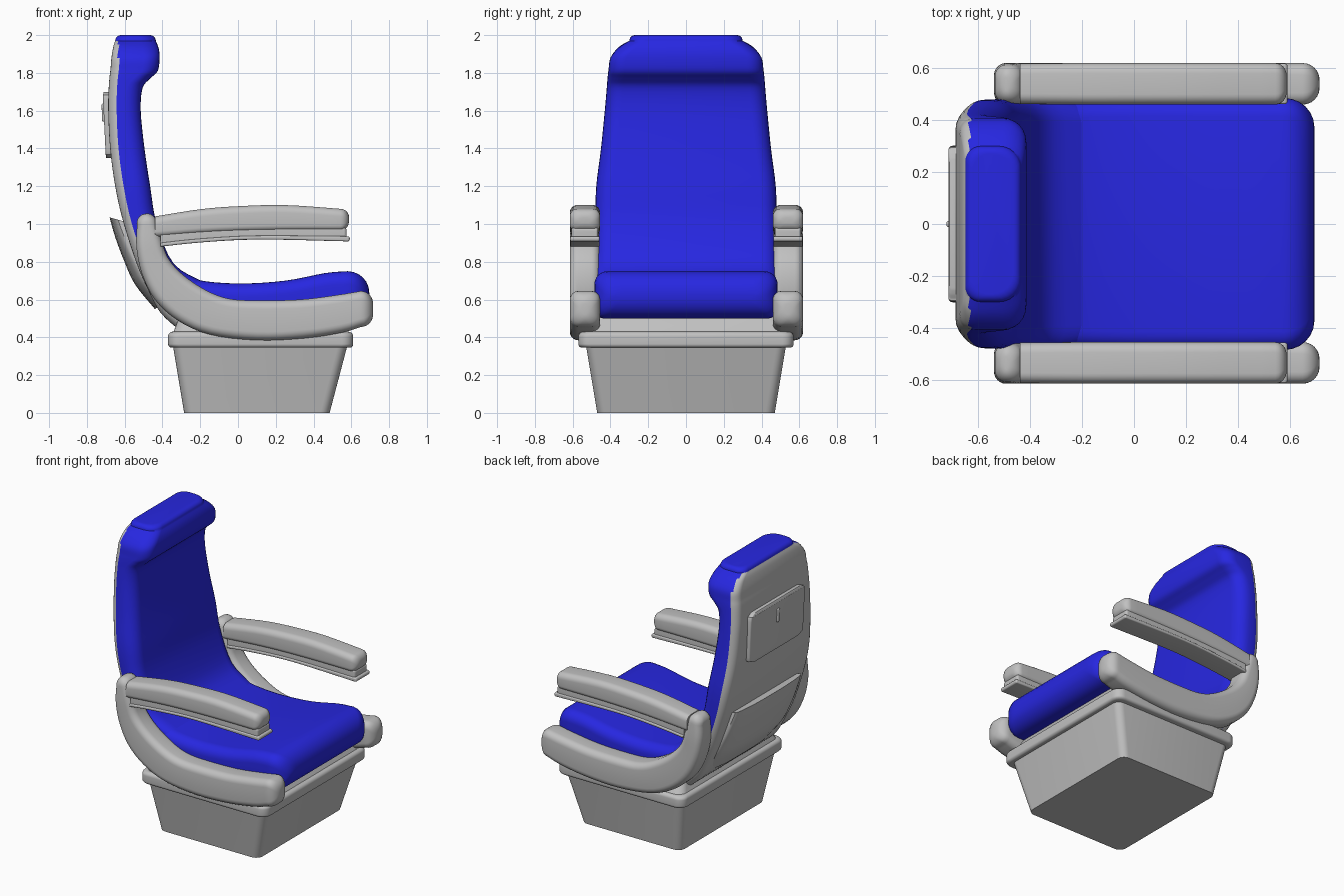
import bpy
import bmesh
from math import sin, cos, pi
from mathutils import Vector

cube = bpy.data.objects.get("Cube")
if cube:
    bpy.data.objects.remove(cube)


def make_material(name, colour):
    mat = bpy.data.materials.new(name)
    mat.use_nodes = True
    mat.diffuse_color = colour
    mat.node_tree.nodes["Principled BSDF"].inputs["Base Color"].default_value = colour
    return mat


GREY = make_material("grey_plastic", (0.53, 0.53, 0.53, 1))
BLUE = make_material("blue_upholstery", (0.02, 0.02, 0.75, 1))


def smooth_stations(stations, steps):
    """Catmull-Rom interpolation through the stations."""
    pts = [Vector(s) for s in stations]
    out = []
    for i in range(len(pts) - 1):
        p1, p2 = pts[i], pts[i + 1]
        p0, p3 = pts[max(i - 1, 0)], pts[min(i + 2, len(pts) - 1)]
        for k in range(steps):
            t = k / steps
            out.append(0.5 * (2 * p1 + (p2 - p0) * t
                              + (2 * p0 - 5 * p1 + 4 * p2 - p3) * t * t
                              + (3 * p1 - p0 - 3 * p2 + p3) * t ** 3))
    return out + [pts[-1]]


def ring(centre, axis, half, width, y, ra, rb, ky):
    """Rounded rectangle; ra and rb round the two ends of its axis."""
    pts = []
    corners = ((1, 1, rb), (-1, 1, ra), (-1, -1, ra), (1, -1, rb))
    for n, (su, sy, r) in enumerate(corners):
        ru, ry = min(r, half), min(r * ky, width)
        for k in range(7):
            ang = (n + k / 6) * pi / 2
            u = su * (half - ru) + ru * cos(ang)
            v = sy * (width - ry) + ry * sin(ang)
            p = centre + axis * u
            pts.append(Vector((p.x, y + v, p.y)))
    return pts


def loft(name, stations, mat, y=0, ra=0.05, rb=None, ky=1, start=0, end=0,
         steps=4, rule=None):
    """Skin stations (ax, az, bx, bz, half width); start and end round the caps."""
    rb = ra if rb is None else rb
    frames = []
    for ax, az, bx, bz, width in smooth_stations(stations, steps):
        a, b = Vector((ax, az)), Vector((bx, bz))
        frames.append(((a + b) / 2, (b - a).normalized(), (b - a).length / 2, width))

    def rounded_end(frame, inner, r):
        c, axis, half, width = frame
        r_in = min(r, half * 0.9, width * 0.9)
        out = Vector((-axis.y, axis.x))
        if out.dot(c - inner[0]) < 0:
            out = -out
        angles = [k * pi / 12 for k in range(1, 7)] if r else []
        return [(c + out * r * sin(t), axis, half - r_in * (1 - cos(t)),
                 width - r_in * (1 - cos(t))) for t in angles]

    head = rounded_end(frames[0], frames[1], start)
    tail = rounded_end(frames[-1], frames[-2], end)
    frames = head[::-1] + frames + tail

    bm = bmesh.new()
    rings = [[bm.verts.new(p) for p in ring(*f, y, ra, rb, ky)] for f in frames]
    count = len(rings[0])
    for r0, r1 in zip(rings, rings[1:]):
        for i in range(count):
            j = (i + 1) % count
            bm.faces.new((r0[i], r0[j], r1[j], r1[i]))
    bm.faces.new(rings[0])
    bm.faces.new(rings[-1])
    bmesh.ops.remove_doubles(bm, verts=bm.verts, dist=0.0001)
    bmesh.ops.recalc_face_normals(bm, faces=bm.faces)
    if rule:
        bm.normal_update()
        for f in bm.faces:
            f.material_index = int(rule(f.calc_center_median(), f.normal))
    mesh = bpy.data.meshes.new(name)
    bm.to_mesh(mesh)
    bm.free()
    for m in (mat if isinstance(mat, list) else [mat]):
        mesh.materials.append(m)
    obj = bpy.data.objects.new(name, mesh)
    bpy.context.collection.objects.link(obj)
    bpy.ops.object.select_all(action="DESELECT")
    obj.select_set(True)
    bpy.context.view_layer.objects.active = obj
    bpy.ops.object.shade_smooth_by_angle(angle=0.7)
    return obj


# Pedestal: tapered box, rounded lip and sloped top
loft("pedestal", [(-0.285, 0, 0.485, 0, 0.47),
                  (-0.345, 0.36, 0.58, 0.36, 0.53)], GREY, steps=1)
loft("pedestal_lip", [(-0.37, 0.365, 0.61, 0.365, 0.57),
                      (-0.37, 0.405, 0.61, 0.405, 0.57)],
     GREY, ra=0.06, start=0.02, end=0.025, steps=1)
loft("seat_mount", [(-0.345, 0.42, 0.585, 0.42, 0.55),
                    (-0.31, 0.51, 0.53, 0.51, 0.49)], GREY, ra=0.06, steps=1)

# Seat cushion with a rolled front edge
loft("seat_cushion", [(-0.35, 0.5, -0.35, 0.76, 0.47),
                      (-0.2, 0.5, -0.22, 0.705, 0.48),
                      (0, 0.5, 0, 0.685, 0.485),
                      (0.25, 0.5, 0.25, 0.7, 0.485),
                      (0.45, 0.5, 0.46, 0.74, 0.485),
                      (0.58, 0.5, 0.58, 0.75, 0.485)],
     BLUE, ra=0.05, rb=0.07, end=0.115)

# Backrest: blue padding and headrest, grey shell on the rear and underside
loft("backrest", [(-0.3, 0.43, -0.05, 0.52, 0.46),
                  (-0.41, 0.53, -0.08, 0.62, 0.46),
                  (-0.48, 0.66, -0.18, 0.69, 0.47),
                  (-0.54, 0.8, -0.34, 0.79, 0.48),
                  (-0.61, 1.02, -0.43, 1, 0.48),
                  (-0.65, 1.2, -0.465, 1.2, 0.475),
                  (-0.677, 1.4, -0.495, 1.4, 0.45),
                  (-0.687, 1.6, -0.515, 1.6, 0.43),
                  (-0.685, 1.71, -0.505, 1.72, 0.42),
                  (-0.68, 1.78, -0.465, 1.77, 0.415),
                  (-0.675, 1.82, -0.425, 1.81, 0.41),
                  (-0.67, 1.88, -0.415, 1.88, 0.4),
                  (-0.66, 1.94, -0.42, 1.93, 0.355),
                  (-0.65, 1.97, -0.435, 1.97, 0.3)],
     [BLUE, GREY], ra=0.06, rb=0.085, end=0.03,
     rule=lambda c, n: c.z < 0.6 or (n.x < -0.35 and c.z < 1.97))

# Folding table, its latch and the pocket on the rear of the shell
loft("tray_table", [(-0.698, 1.35, -0.66, 1.35, 0.25),
                    (-0.7, 1.365, -0.66, 1.365, 0.285),
                    (-0.702, 1.4, -0.66, 1.4, 0.3),
                    (-0.714, 1.65, -0.67, 1.65, 0.3),
                    (-0.714, 1.685, -0.67, 1.685, 0.285),
                    (-0.71, 1.7, -0.67, 1.7, 0.25)], GREY, ra=0.012)
loft("tray_latch", [(-0.72, 1.55, -0.69, 1.55, 0.012),
                    (-0.722, 1.63, -0.69, 1.63, 0.012)],
     GREY, ra=0.008, start=0.008, end=0.008, steps=1)
loft("rear_pocket", [(-0.44, 0.55, -0.36, 0.6, 0.4),
                     (-0.545, 0.68, -0.43, 0.74, 0.39),
                     (-0.605, 0.81, -0.51, 0.85, 0.38),
                     (-0.65, 0.93, -0.56, 0.95, 0.37),
                     (-0.68, 1.035, -0.59, 1.01, 0.36)], GREY, ra=0.06, rb=0.01, ky=5)

# Curved side frames and armrests, one pair on each side
for side, y in (("near", -0.535), ("far", 0.54)):
    loft("side_frame_" + side, [(-0.535, 0.99, -0.43, 1.01, 0.075),
                                (-0.538, 0.88, -0.405, 0.92, 0.08),
                                (-0.51, 0.74, -0.37, 0.82, 0.08),
                                (-0.44, 0.6, -0.29, 0.73, 0.08),
                                (-0.32, 0.49, -0.17, 0.65, 0.08),
                                (-0.15, 0.415, -0.05, 0.605, 0.08),
                                (0.1, 0.385, 0.1, 0.595, 0.08),
                                (0.35, 0.395, 0.33, 0.6, 0.08),
                                (0.55, 0.425, 0.53, 0.625, 0.08),
                                (0.65, 0.455, 0.65, 0.645, 0.08)],
         GREY, y=y, ra=0.045, start=0.055, end=0.065)
    loft("armrest_pad_" + side, [(-0.44, 0.93, -0.44, 1.04, 0.078),
                                 (-0.2, 0.95, -0.2, 1.078, 0.08),
                                 (0, 0.96, 0, 1.094, 0.08),
                                 (0.25, 0.965, 0.25, 1.1, 0.08),
                                 (0.54, 0.965, 0.545, 1.08, 0.08)],
         GREY, y=y, ra=0.03, rb=0.04, end=0.045)
    loft("armrest_skirt_" + side, [(-0.41, 0.88, -0.41, 0.96, 0.07),
                                   (-0.2, 0.902, -0.2, 0.97, 0.07),
                                   (0.1, 0.918, 0.1, 0.98, 0.07),
                                   (0.56, 0.912, 0.56, 0.98, 0.07)],
         GREY, y=y, ra=0.008, end=0.015)
    loft("armrest_lip_" + side, [(-0.41, 0.88, -0.41, 0.9, 0.078),
                                 (-0.2, 0.902, -0.2, 0.922, 0.078),
                                 (0.1, 0.918, 0.1, 0.938, 0.078),
                                 (0.58, 0.908, 0.58, 0.935, 0.078)],
         GREY, y=y, ra=0.008, end=0.012)
